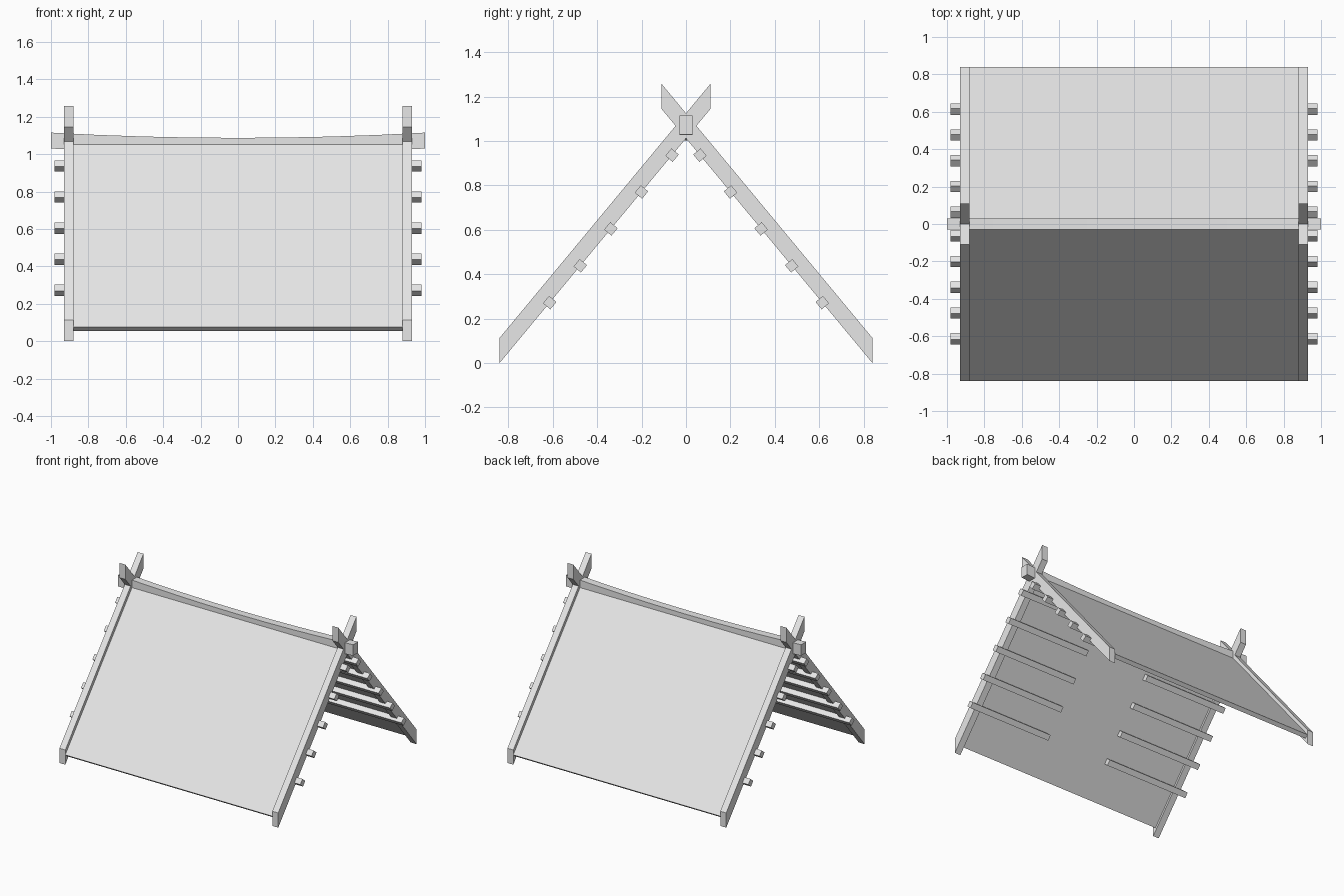
import bpy, bmesh, math
from mathutils import Vector

cube = bpy.data.objects.get("Cube")
if cube:
    bpy.data.objects.remove(cube, do_unlink=True)

grey = bpy.data.materials.new("plain_grey")
grey.use_nodes = True
grey.diffuse_color = (0.8, 0.8, 0.8, 1)
grey.node_tree.nodes["Principled BSDF"].inputs["Base Color"].default_value = (0.8, 0.8, 0.8, 1)

FOOT = 0.84                      # half depth at the ground
SLOPE = 1.205                    # roof rise per unit of depth
ANGLE = math.atan(SLOPE)
ALONG = Vector((math.cos(ANGLE), math.sin(ANGLE)))    # up the front slope, in (y, z)
NORMAL = Vector((-math.sin(ANGLE), math.cos(ANGLE)))  # outward from the front slope


def extrude_profile(name, profile, stations):
    """Sweep a (y, z) outline along x; stations are (x, z shift) pairs."""
    bm = bmesh.new()
    rings = [[bm.verts.new((x, y, z + dz)) for y, z in profile] for x, dz in stations]
    n = len(profile)
    for a, b in zip(rings, rings[1:]):
        for i in range(n):
            j = (i + 1) % n
            bm.faces.new((a[i], a[j], b[j], b[i]))
    bm.faces.new(rings[0])
    bm.faces.new(rings[-1])
    bmesh.ops.recalc_face_normals(bm, faces=bm.faces)
    mesh = bpy.data.meshes.new(name)
    bm.to_mesh(mesh)
    bm.free()
    mesh.materials.append(grey)
    obj = bpy.data.objects.new(name, mesh)
    bpy.context.collection.objects.link(obj)
    return obj


def underside(y):
    """Point on the lower line of the front rafters."""
    return Vector((y, (y + FOOT) * SLOPE))


# Outlines on the front slope
top_y, depth = 0.11, 0.113
rafter = [underside(-FOOT), underside(top_y),
          underside(top_y) + Vector((0, depth)), underside(-FOOT) + Vector((0, depth))]

outer_low = Vector((-FOOT, 0.075))
outer_high = outer_low + ALONG * ((FOOT - 0.01) / ALONG.x)
sheet = [outer_low, outer_high, outer_high - NORMAL * 0.031, outer_low - NORMAL * 0.031]

half = 0.0215
corners = [(-1, -1), (1, -1), (1, 1), (-1, 1)]

for side, flip in (("front", 1), ("back", -1)):
    def place(points):
        return [(p[0] * flip, p[1]) for p in points]

    # Roof sheet held between the rafters
    extrude_profile(f"{side}_roof_sheet", place(sheet), [(-0.885, 0), (0.885, 0)])

    for hand, sx in (("left", 1), ("right", -1)):
        # Crossing rafter at the gable
        extrude_profile(f"{side}_{hand}_rafter", place(rafter),
                        [(sx * 0.88, 0), (sx * 0.93, 0)])
        # Short battens under the sheet
        for i in range(5):
            centre = underside(-0.614 + 0.1378 * i)
            square = [centre + ALONG * half * u + NORMAL * half * v for u, v in corners]
            extrude_profile(f"{side}_{hand}_batten_{i + 1}", place(square),
                            [(sx * 0.27, 0), (sx * 0.98, 0)])

# Sagging ridge beam
ridge = [(-0.03, 1.03), (0.03, 1.03), (0.03, 1.115), (-0.03, 1.115)]
steps = 8
stations = []
for i in range(steps + 1):
    x = -1 + 2 * i / steps
    stations.append((x, -0.028 * (1 - x * x)))
extrude_profile("ridge_beam", ridge, stations)
